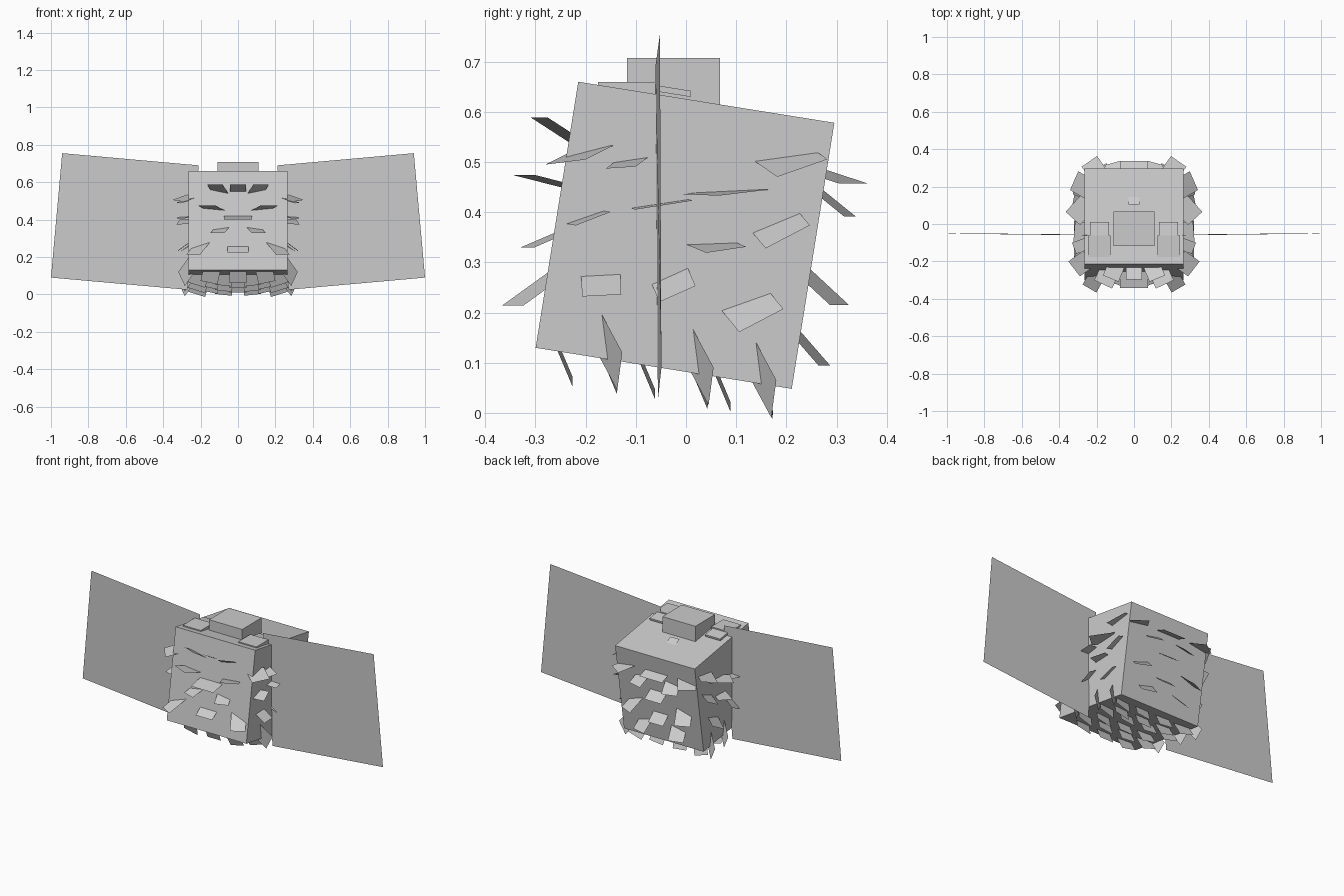
import bpy, bmesh
from math import radians, sin, cos
from mathutils import Vector, Matrix

cube = bpy.data.objects.get("Cube")
if cube:
    bpy.data.objects.remove(cube, do_unlink=True)

grey = bpy.data.materials.new("plain_grey")
grey.use_nodes = True
colour = (0.6, 0.6, 0.6, 1)
grey.diffuse_color = colour
grey.node_tree.nodes["Principled BSDF"].inputs["Base Color"].default_value = colour

TILT = radians(-9.1)
CENTRE = Vector((0, -0.002, 0.354))


def finish(name, bm):
    mesh = bpy.data.meshes.new(name)
    bm.to_mesh(mesh)
    bm.free()
    mesh.materials.append(grey)
    ob = bpy.data.objects.new(name, mesh)
    bpy.context.collection.objects.link(ob)


def box(name, centre, size, tilt=0.0):
    bm = bmesh.new()
    matrix = (Matrix.Translation(centre) @ Matrix.Rotation(tilt, 4, "X")
              @ Matrix.Diagonal((*size, 1)))
    bmesh.ops.create_cube(bm, size=1, matrix=matrix)
    finish(name, bm)


def quad(bm, corners, mirror):
    sides = (1, -1) if mirror else (1,)
    for s in sides:
        verts = [bm.verts.new((s * c.x, c.y, c.z)) for c in corners]
        bm.faces.new(verts if s > 0 else verts[::-1])


def card(bm, root, tip, across, embed=0.03):
    """Flat feather from root to tip, mirrored when off the centre line."""
    root, tip, half = Vector(root), Vector(tip), Vector(across) / 2
    base = root - (tip - root).normalized() * embed
    quad(bm, [base - half, base + half, tip + half, tip - half], abs(root.x) > 0.01)


def fan(name, side, rows):
    """Feathers on the front (side -1) or back (side 1) of the body."""
    bm = bmesh.new()
    for x, z, pitch, yaw, length, width in rows:
        p, a = radians(pitch), radians(yaw)
        slope = (z - CENTRE.z) * 0.16
        root = Vector((x, CENTRE.y + side * 0.262 + slope, z))
        out = Vector((cos(p) * sin(a), side * cos(p) * cos(a), sin(p)))
        across = Vector((cos(a), -side * sin(a), 0)) * width
        card(bm, root, root + out * length, across)
    finish(name, bm)


# Tilted body and upright block on top
box("body", CENTRE, (0.53, 0.517, 0.537), TILT)
box("top_block", (0, -0.025, 0.648), (0.22, 0.186, 0.118))

# Small plates either side of the block
for label, s in (("left", 1), ("right", -1)):
    box(label + "_front_plate", (s * 0.185, -0.118, 0.645), (0.12, 0.115, 0.03))
    box(label + "_rear_plate", (s * 0.185, -0.035, 0.643), (0.1, 0.09, 0.012), TILT)

# Flat wings
bm = bmesh.new()
quad(bm, [Vector(c) for c in ((0.21, -0.061, 0.69), (0.27, -0.056, 0.025),
                              (1, -0.049, 0.09), (0.94, -0.052, 0.755))], True)
finish("wings", bm)

# Front feathers: x, z, pitch, yaw, length, width
fan("front_feathers", -1, [
    (0, 0.55, 31, 0, 0.075, 0.085),
    (0.1, 0.55, 31, 22, 0.075, 0.09),
    (0.13, 0.455, 13, 25, 0.085, 0.105),
    (0, 0.42, -12, 0, 0.09, 0.15),
    (0.09, 0.352, -22, 20, 0.06, 0.08),
    (0, 0.257, -35, 0, 0.055, 0.11),
    (0.2, 0.262, -32, 30, 0.09, 0.085),
])

# Back feathers
fan("back_feathers", 1, [
    (0, 0.48, -20, 0, 0.06, 0.15),
    (0.2, 0.475, -15, 35, 0.07, 0.1),
    (0.1, 0.435, -38, 15, 0.07, 0.09),
    (0, 0.36, -35, 0, 0.07, 0.11),
    (0.16, 0.27, -40, 25, 0.085, 0.09),
    (0, 0.22, -42, 0, 0.07, 0.1),
    (0.11, 0.15, -48, 15, 0.075, 0.09),
])

# Side feathers: root y, z, tip y, z, width along y, z
bm = bmesh.new()
for ry, rz, ty, tz, wy, wz in [
    (-0.2, 0.52, -0.24, 0.5, 0.08, 0.01),
    (-0.11, 0.504, -0.13, 0.489, 0.06, 0.004),
    (0.2, 0.51, 0.232, 0.488, 0.1, 0.035),
    (0.065, 0.441, 0.115, 0.439, 0.1, 0.012),
    (-0.2, 0.39, -0.185, 0.387, 0.07, 0.027),
    (-0.05, 0.417, -0.045, 0.414, 0.115, 0.018),
    (0.052, 0.337, 0.08, 0.325, 0.08, 0.012),
    (0.18, 0.378, 0.203, 0.351, 0.088, 0.046),
    (-0.17, 0.274, -0.168, 0.234, 0.078, 0.004),
    (-0.032, 0.272, -0.017, 0.237, 0.072, 0.032),
    (0.12, 0.221, 0.15, 0.184, 0.088, 0.046),
]:
    reach = 0.055
    wx = -(wy * (ty - ry) + wz * (tz - rz)) / reach
    card(bm, (0.265, ry, rz), (0.265 + reach, ty, tz), (wx, wy, wz))
# Feathers along the lower side edges
for y, drop in ((-0.167, 0), (0.015, 0.03), (0.14, 0.055)):
    card(bm, (0.255, y, 0.148 - drop), (0.302, y + 0.035, 0.083 - drop),
         (0.035, 0.01, 0.075), 0.02)
finish("side_feathers", bm)

# Underside feathers hanging in rows
bm = bmesh.new()
for y, places in ((-0.255, (0, 0.14)), (-0.165, (0.07, 0.2)), (-0.09, (0, 0.14)),
                  (0.015, (0.07, 0.2)), (0.06, (0, 0.14)), (0.145, (0.07, 0.2))):
    for x in places:
        z = 0.09 - 0.16 * y
        out = Vector((x * 1.6, 0.42, -1)).normalized() * 0.075
        card(bm, (x, y, z), Vector((x, y, z)) + out, (0.09, 0, x * 0.14))
finish("underside_feathers", bm)

# Feather tip on the top face
bm = bmesh.new()
card(bm, (0, 0.15, 0.6), (0, 0.105, 0.622), (0.06, 0, 0))
finish("top_feather", bm)
